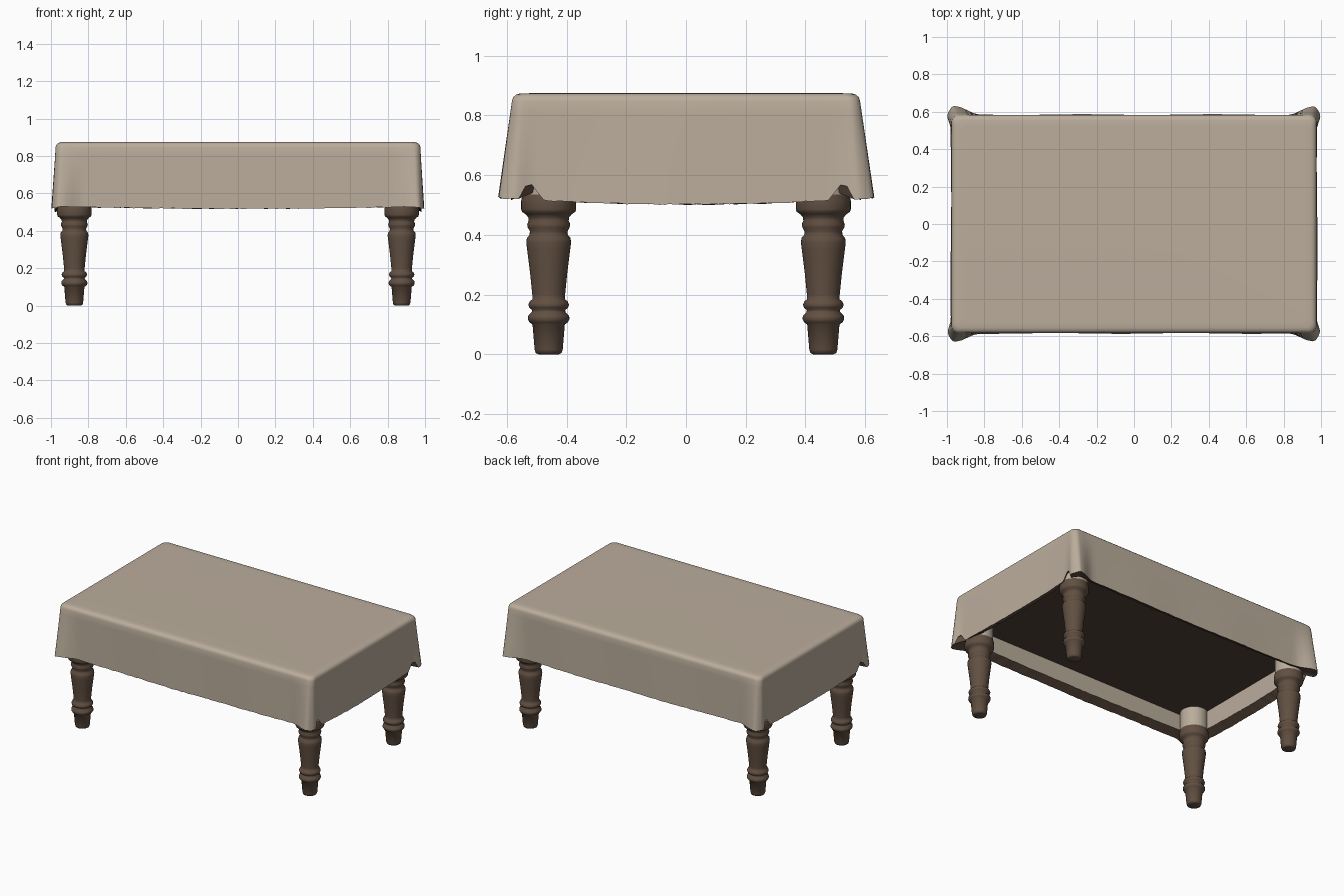
import bpy, bmesh, math, random

if "Cube" in bpy.data.objects:
    bpy.data.objects.remove(bpy.data.objects["Cube"])

random.seed(4)


def material(name, rgb):
    m = bpy.data.materials.new(name)
    m.diffuse_color = (*rgb, 1)
    m.use_nodes = True
    m.node_tree.nodes["Principled BSDF"].inputs["Base Color"].default_value = m.diffuse_color
    return m


CLOTH = material("beige cloth", (0.495, 0.418, 0.332))
WOOD = material("brown wood", (0.120, 0.079, 0.054))
UNDER = material("dark underside", (0.085, 0.056, 0.041))


def finish(bm, name, mats, angle=40):
    bmesh.ops.recalc_face_normals(bm, faces=bm.faces)
    me = bpy.data.meshes.new(name)
    bm.to_mesh(me)
    bm.free()
    ob = bpy.data.objects.new(name, me)
    bpy.context.collection.objects.link(ob)
    for m in mats:
        me.materials.append(m)
    bpy.ops.object.select_all(action='DESELECT')
    ob.select_set(True)
    bpy.context.view_layer.objects.active = ob
    bpy.ops.object.shade_smooth_by_angle(angle=math.radians(angle))
    return ob


def smooth(v, lo, hi):
    t = min(1, max(0, (v - lo) / (hi - lo)))
    return t * t * (3 - 2 * t)


# ---- Tablecloth: a rounded rectangle swept down to a flared, wavy hem ----
A, B, R = 0.975, 0.583, 0.038
CEILING = 0.667


def outline():
    """Rounded rectangle as (x, y) points, dense enough for the hem."""
    pts = []
    corners = [(1, 1, 0), (-1, 1, 90), (-1, -1, 180), (1, -1, 270)]
    for i, (sx, sy, a0) in enumerate(corners):
        cx, cy = sx * (A - R), sy * (B - R)
        for k in range(9):
            a = math.radians(a0 + 90 * k / 8)
            pts.append((cx + R * math.cos(a), cy + R * math.sin(a)))
        nx, ny, na = corners[(i + 1) % 4]
        a = math.radians(na)
        end = (nx * (A - R) + R * math.cos(a), ny * (B - R) + R * math.sin(a))
        start = pts[-1]
        n = 64 if i % 2 == 0 else 60
        for k in range(1, n):
            t = k / n
            pts.append(tuple(s + (e - s) * t for s, e in zip(start, end)))
    return pts


PTS = outline()
JITTER = [random.uniform(-0.002, 0.002) for _ in PTS]


def hem_z(i):
    x, y = PTS[i]
    if abs(x) / A > abs(y) / B:      # short sides sag more, with a notch by each leg
        z = 0.502 + 0.020 * (y / B) ** 2
        z += 0.050 * math.exp(-((abs(y) - 0.512) / 0.024) ** 4)
    else:
        z = 0.518 + 0.012 * (x / A) ** 2 - 0.008 * smooth(abs(x), 0.92, 0.97)
    return z + JITTER[i]


def flared(x, y, t):
    """Push the corners outward in proportion to the drop t."""
    gy = smooth(abs(x), 0.82, 0.94) * (abs(y) / B) ** 6
    gy *= 1 - 0.3 * smooth(abs(x), 0.95, 0.975)
    gx = smooth(abs(y), 0.50, 0.57) * (abs(x) / A) ** 6
    fold = 0.002 * math.sin(9 * x + 7 * y)
    return (x + math.copysign((0.021 * gx + 0.004 + fold) * t, x) * (abs(x) / A) ** 4,
            y + math.copysign((0.044 * gy + 0.002 + fold) * t, y) * (abs(y) / B) ** 4)


bm = bmesh.new()


def inset_ring(inset, z=None):
    """Ring pulled inward; with no height given it follows just above the hem."""
    return [bm.verts.new((x * (A - inset) / A, y * (B - inset) / B,
                          hem_z(i) + 0.028 if z is None else z))
            for i, (x, y) in enumerate(PTS)]


rings = [inset_ring(0.06, 0.8745), inset_ring(0.028, 0.874), inset_ring(0.014, 0.870),
         inset_ring(0.004, 0.861), inset_ring(0.0, 0.848)]
STEPS = 8
for s in range(1, STEPS + 1):
    t = s / STEPS
    rings.append([bm.verts.new((*flared(x, y, t), 0.848 + (hem_z(i) - 0.848) * t))
                  for i, (x, y) in enumerate(PTS)])
hem_index = len(rings) - 1
rings += [inset_ring(0.052), inset_ring(0.052, CEILING)]
n = len(PTS)
for r in range(len(rings) - 1):
    for i in range(n):
        j = (i + 1) % n
        f = bm.faces.new((rings[r][i], rings[r][j], rings[r + 1][j], rings[r + 1][i]))
        f.material_index = 1 if r == hem_index else 0
bm.faces.new(rings[0])
bm.faces.new(rings[-1]).material_index = 2
finish(bm, "tablecloth_and_top", [CLOTH, WOOD, UNDER])


# ---- Turned legs: one lathe profile (radius, height) ----
PROFILE = [(0.034, 0.0), (0.043, 0.004), (0.047, 0.016), (0.054, 0.10), (0.064, 0.107),
           (0.070, 0.118), (0.068, 0.130), (0.057, 0.141), (0.055, 0.148),
           (0.065, 0.156), (0.068, 0.166), (0.064, 0.177), (0.055, 0.184),
           (0.055, 0.20), (0.062, 0.27), (0.072, 0.35), (0.075, 0.375), (0.073, 0.39),
           (0.064, 0.400), (0.063, 0.412), (0.070, 0.425), (0.072, 0.436),
           (0.067, 0.448), (0.068, 0.458), (0.078, 0.470), (0.089, 0.477),
           (0.092, 0.486), (0.092, 0.515), (0.088, 0.535)]


def lathe(name, profile, x, y, mat, seg=40):
    b = bmesh.new()
    loops = [[b.verts.new((x + r * math.cos(2 * math.pi * k / seg),
                           y + r * math.sin(2 * math.pi * k / seg), z))
              for k in range(seg)] for r, z in profile]
    for lo, hi in zip(loops, loops[1:]):
        for k in range(seg):
            m = (k + 1) % seg
            b.faces.new((lo[k], lo[m], hi[m], hi[k]))
    b.faces.new(loops[0])
    b.faces.new(loops[-1])
    return finish(b, name, [mat], 75)


for sx, side in ((-1, "left"), (1, "right")):
    for sy, end in ((-1, "front"), (1, "back")):
        x, y = sx * 0.875, sy * 0.46
        lathe(f"{end}_{side}_leg", PROFILE, x, y, WOOD)
        # cloth-coloured post joining the leg to the table top
        lathe(f"{end}_{side}_leg_post", [(0.086, 0.534), (0.086, CEILING + 0.005)], x, y, CLOTH)
